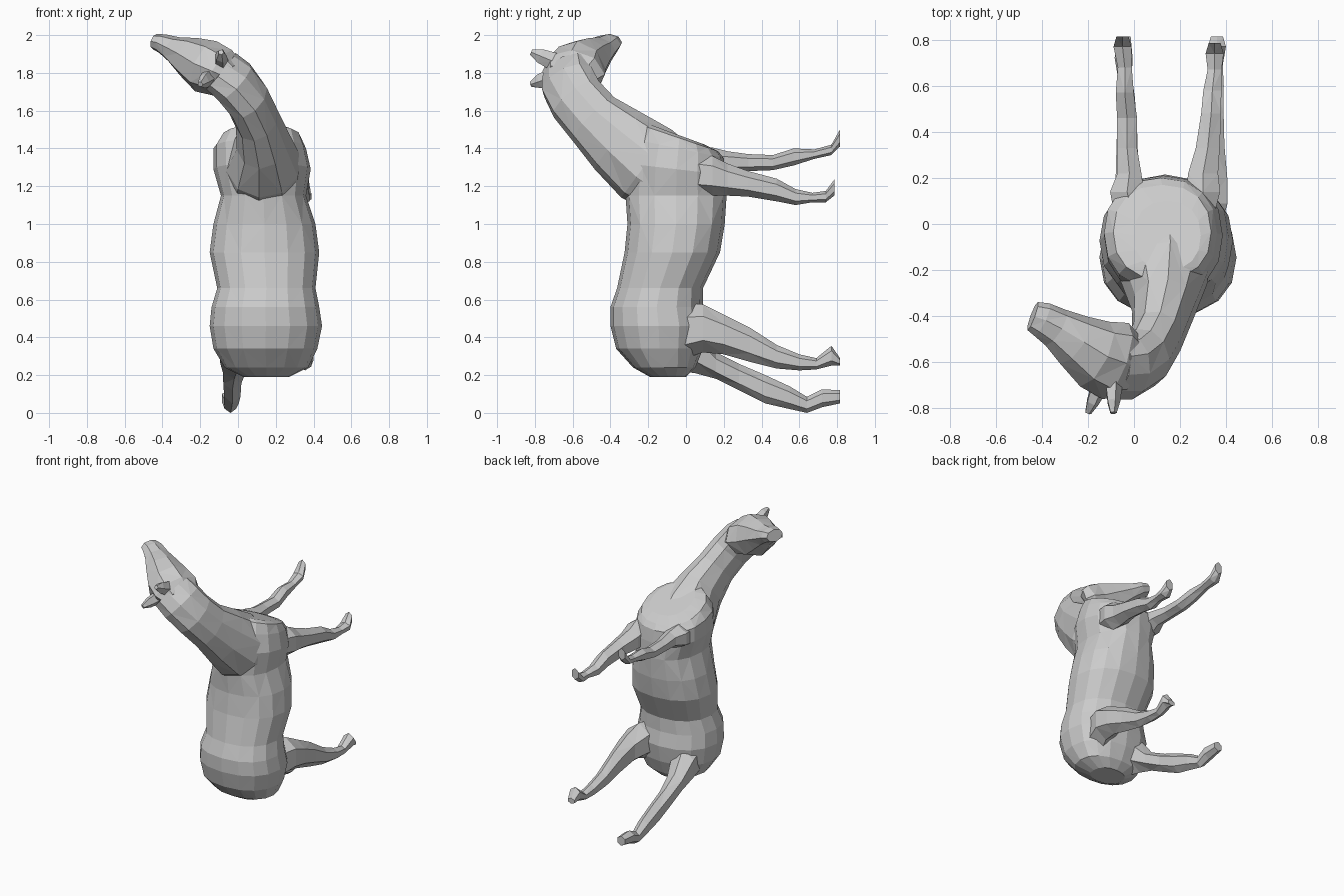
import bpy, bmesh, math
from mathutils import Vector as V


def loft(name, rings, n, power=1.0):
    """Flat triangulated skin over rings (centre, half-axis u, half-axis v); low power is boxier."""
    def bend(t):
        return math.copysign(abs(t) ** power, t)
    bm = bmesh.new()
    loops = []
    for c, u, v in rings:
        c, u, v = V(c), V(u), V(v)
        loops.append([bm.verts.new(c + u * bend(math.sin(2 * math.pi * i / n))
                                   + v * bend(math.cos(2 * math.pi * i / n))) for i in range(n)])
    for k, (a, b) in enumerate(zip(loops, loops[1:])):
        for i in range(n):
            j = (i + 1) % n
            if (i + k) % 2:
                bm.faces.new((a[i], a[j], b[j]))
                bm.faces.new((a[i], b[j], b[i]))
            else:
                bm.faces.new((a[i], a[j], b[i]))
                bm.faces.new((a[j], b[j], b[i]))
    bm.faces.new(loops[0])
    bm.faces.new(loops[-1])
    bmesh.ops.recalc_face_normals(bm, faces=bm.faces)
    bmesh.ops.triangulate(bm, faces=bm.faces)
    me = bpy.data.meshes.new(name)
    bm.to_mesh(me)
    bm.free()
    ob = bpy.data.objects.new(name, me)
    bpy.context.collection.objects.link(ob)
    return ob


def swept(name, path, ref, n):
    """Loft along a path of (x, y, z, half width, half depth); depth lies near ref."""
    rings = []
    for k, (x, y, z, w, d) in enumerate(path):
        t = (V(path[min(k + 1, len(path) - 1)][:3]) - V(path[max(k - 1, 0)][:3])).normalized()
        v = V(ref)
        v = (v - t * v.dot(t)).normalized()
        rings.append(((x, y, z), t.cross(v) * w, v * d))
    return loft(name, rings, n)


def leg(name, sections):
    """Sections along y: (y, centre x, half width, low z, high z)."""
    return loft(name, [((x, y, (a + b) / 2), (w, 0, 0), (0, 0, (b - a) / 2))
                       for y, x, w, a, b in sections], 6)


# torso: (z, x min, x max, y min, y max, tilt), rump at the bottom, sloping chest on top
torso = [
    (0.19, 0.03, 0.27, -0.19, 0.00, 0), (0.24, -0.07, 0.37, -0.28, 0.05, 0),
    (0.34, -0.13, 0.42, -0.37, 0.09, 0), (0.46, -0.15, 0.445, -0.40, 0.11, 0),
    (0.56, -0.14, 0.43, -0.40, 0.09, 0), (0.66, -0.11, 0.41, -0.365, 0.09, 0),
    (0.85, -0.15, 0.43, -0.325, 0.18, 0), (1.00, -0.13, 0.41, -0.31, 0.205, 0),
    (1.15, -0.09, 0.36, -0.32, 0.215, 0), (1.29, -0.13, 0.385, -0.31, 0.21, -0.03),
    (1.40, -0.13, 0.36, -0.28, 0.20, -0.05), (1.455, -0.09, 0.335, -0.24, 0.17, -0.07),
    (1.475, 0.0, 0.29, -0.20, 0.10, -0.055),
]
body = loft("horse_body", [(((a + b) / 2, (c + d) / 2, z), ((b - a) / 2, 0, 0),
                            (0, (d - c) / 2, t)) for z, a, b, c, d, t in torso], 16, 0.88)

parts = []
# neck, curving up and round to one side
parts.append(swept("neck", [
    (0.13, -0.09, 1.24, 0.21, 0.21), (0.135, -0.21, 1.32, 0.20, 0.225),
    (0.13, -0.36, 1.44, 0.14, 0.195), (0.10, -0.49, 1.555, 0.115, 0.16),
    (0.05, -0.58, 1.66, 0.115, 0.155), (-0.02, -0.625, 1.75, 0.115, 0.155),
    (-0.09, -0.63, 1.81, 0.10, 0.15),
], (0.1, 0.7, 0.7), 10))

# head, deep at the jaw and tapering to the muzzle
parts.append(swept("head", [
    (-0.02, -0.62, 1.77, 0.09, 0.14), (-0.08, -0.595, 1.80, 0.13, 0.175),
    (-0.17, -0.565, 1.835, 0.145, 0.155), (-0.26, -0.505, 1.885, 0.11, 0.12),
    (-0.34, -0.45, 1.925, 0.07, 0.09), (-0.40, -0.415, 1.955, 0.052, 0.078),
    (-0.44, -0.40, 1.965, 0.042, 0.065),
], (0.2, 0.97, 0), 8))

# ears
for side, base, tip in (("upper", (-0.09, -0.70, 1.86), (-0.09, -0.82, 1.91)),
                        ("lower", (-0.15, -0.70, 1.78), (-0.20, -0.82, 1.74))):
    parts.append(swept("ear_" + side, [
        (*base, 0.05, 0.04), (*(V(base).lerp(V(tip), 0.6)), 0.04, 0.03),
        (*tip, 0.015, 0.015)], (1, 0, 0), 5))

# legs
parts.append(leg("front_leg_left", [
    (0.00, 0.00, 0.09, 1.20, 1.40), (0.14, -0.03, 0.085, 1.24, 1.405),
    (0.22, -0.02, 0.06, 1.27, 1.385), (0.33, -0.03, 0.05, 1.28, 1.37),
    (0.46, -0.03, 0.05, 1.285, 1.365), (0.57, -0.04, 0.045, 1.31, 1.40),
    (0.68, -0.04, 0.035, 1.345, 1.395), (0.77, -0.05, 0.045, 1.365, 1.42),
    (0.815, -0.05, 0.03, 1.41, 1.50)]))
parts.append(leg("front_leg_right", [
    (0.00, 0.26, 0.09, 1.16, 1.38), (0.14, 0.30, 0.085, 1.15, 1.36),
    (0.22, 0.30, 0.075, 1.15, 1.32), (0.33, 0.32, 0.06, 1.145, 1.28),
    (0.48, 0.335, 0.05, 1.12, 1.24), (0.58, 0.34, 0.045, 1.10, 1.185),
    (0.67, 0.35, 0.035, 1.115, 1.165), (0.74, 0.35, 0.045, 1.115, 1.175),
    (0.785, 0.35, 0.03, 1.15, 1.235)]))
parts.append(leg("hind_leg_right", [
    (-0.06, 0.26, 0.12, 0.27, 0.58), (0.09, 0.32, 0.10, 0.32, 0.575),
    (0.20, 0.34, 0.075, 0.31, 0.52), (0.34, 0.345, 0.055, 0.27, 0.45),
    (0.48, 0.35, 0.045, 0.235, 0.36), (0.60, 0.355, 0.04, 0.225, 0.31),
    (0.69, 0.355, 0.035, 0.23, 0.29), (0.77, 0.36, 0.045, 0.25, 0.355),
    (0.815, 0.36, 0.03, 0.25, 0.29)]))
parts.append(leg("hind_leg_left", [
    (-0.10, 0.02, 0.11, 0.23, 0.52), (0.05, -0.01, 0.10, 0.21, 0.46),
    (0.16, -0.02, 0.07, 0.18, 0.32), (0.28, -0.03, 0.055, 0.12, 0.26),
    (0.42, -0.03, 0.05, 0.05, 0.20), (0.55, -0.035, 0.045, 0.02, 0.14),
    (0.64, -0.04, 0.035, 0.00, 0.085), (0.72, -0.045, 0.045, 0.03, 0.125),
    (0.815, -0.045, 0.035, 0.05, 0.12)]))

# fuse everything into one continuous skin
bpy.context.view_layer.objects.active = body
for p in parts:
    mod = body.modifiers.new("join_" + p.name, 'BOOLEAN')
    mod.operation, mod.solver, mod.object = 'UNION', 'EXACT', p
    bpy.ops.object.modifier_apply(modifier=mod.name)
    bpy.data.objects.remove(p)
